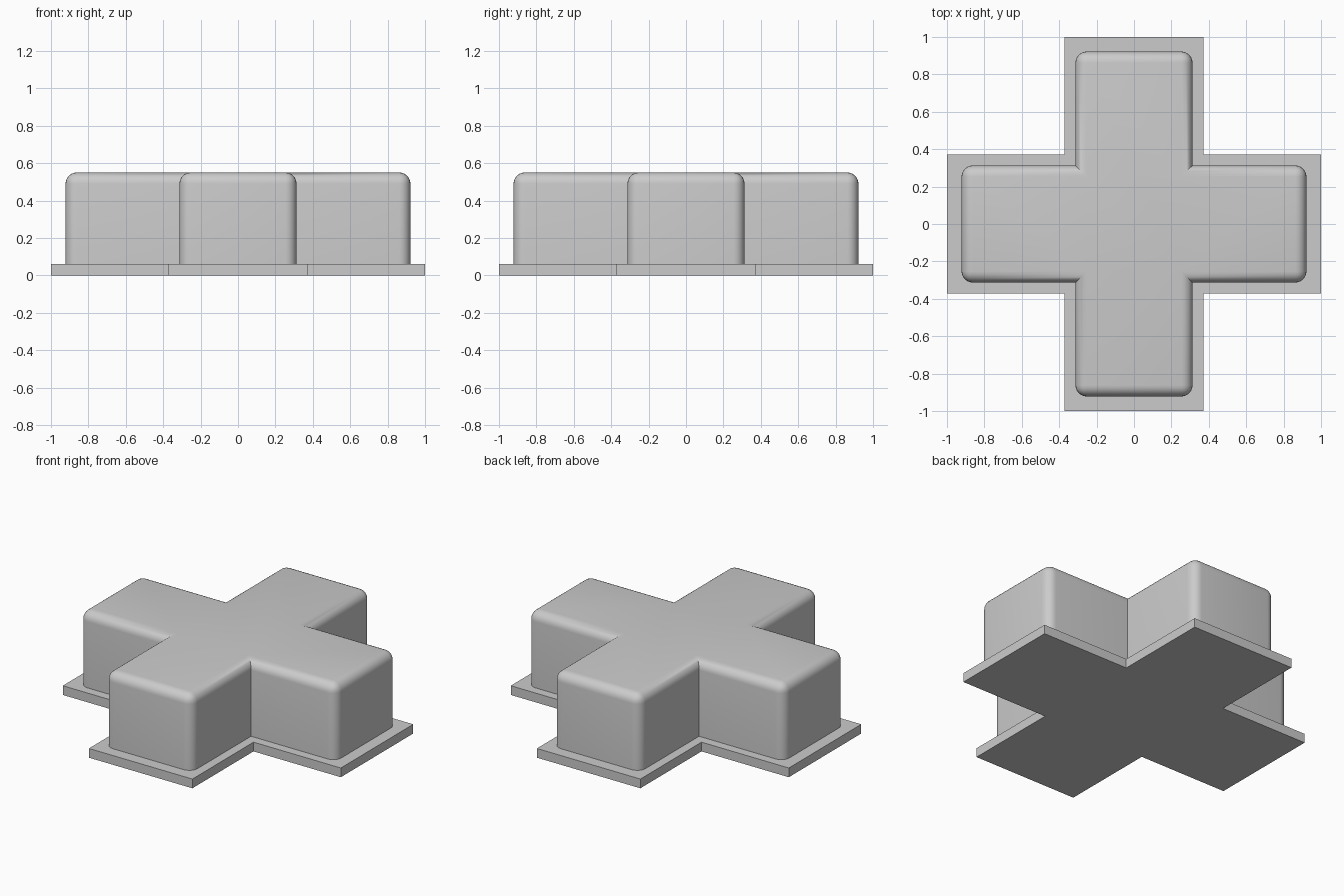
import bpy
import bmesh

cube = bpy.data.objects.get("Cube")
if cube:
    bpy.data.objects.remove(cube, do_unlink=True)

grey = bpy.data.materials.new("plain_grey")
grey.use_nodes = True
colour = (0.6, 0.6, 0.6, 1)
grey.diffuse_color = colour
grey.node_tree.nodes["Principled BSDF"].inputs["Base Color"].default_value = colour


def cross_block(name, reach, half, bottom, top, radius=0):
    """Plus-shaped prism, optionally rounded on its top and outer upright edges."""
    bm = bmesh.new()
    # One arm's three outline points, turned through four quarters
    outline, arm = [], [(half, -half), (reach, -half), (reach, half)]
    for _ in range(4):
        outline += arm
        arm = [(-y, x) for x, y in arm]
    base = bm.faces.new([bm.verts.new((x, y, bottom)) for x, y in outline])
    ext = bmesh.ops.extrude_face_region(bm, geom=[base], use_keep_orig=True)
    for v in ext["geom"]:
        if isinstance(v, bmesh.types.BMVert):
            v.co.z = top
    bmesh.ops.recalc_face_normals(bm, faces=bm.faces)
    if radius:
        def rounded(e):
            a, b = (v.co for v in e.verts)
            on_top = min(a.z, b.z) > top - 0.001
            outer = abs(a.z - b.z) > 0.001 and max(abs(a.x), abs(a.y)) > half + 0.001
            return on_top or outer
        bmesh.ops.bevel(bm, geom=[e for e in bm.edges if rounded(e)], offset=radius,
                        segments=6, profile=0.5, affect='EDGES', clamp_overlap=True)
    mesh = bpy.data.meshes.new(name)
    bm.to_mesh(mesh)
    bm.free()
    mesh.materials.append(grey)
    obj = bpy.data.objects.new(name, mesh)
    bpy.context.collection.objects.link(obj)
    return obj


# Flat plate underneath
cross_block("base_plate", 1.0, 0.372, 0, 0.06)

# Rounded raised body
body = cross_block("raised_cross", 0.922, 0.313, 0.06, 0.55, 0.06)
bpy.ops.object.select_all(action='DESELECT')
body.select_set(True)
bpy.context.view_layer.objects.active = body
bpy.ops.object.shade_smooth_by_angle(angle=0.6)
